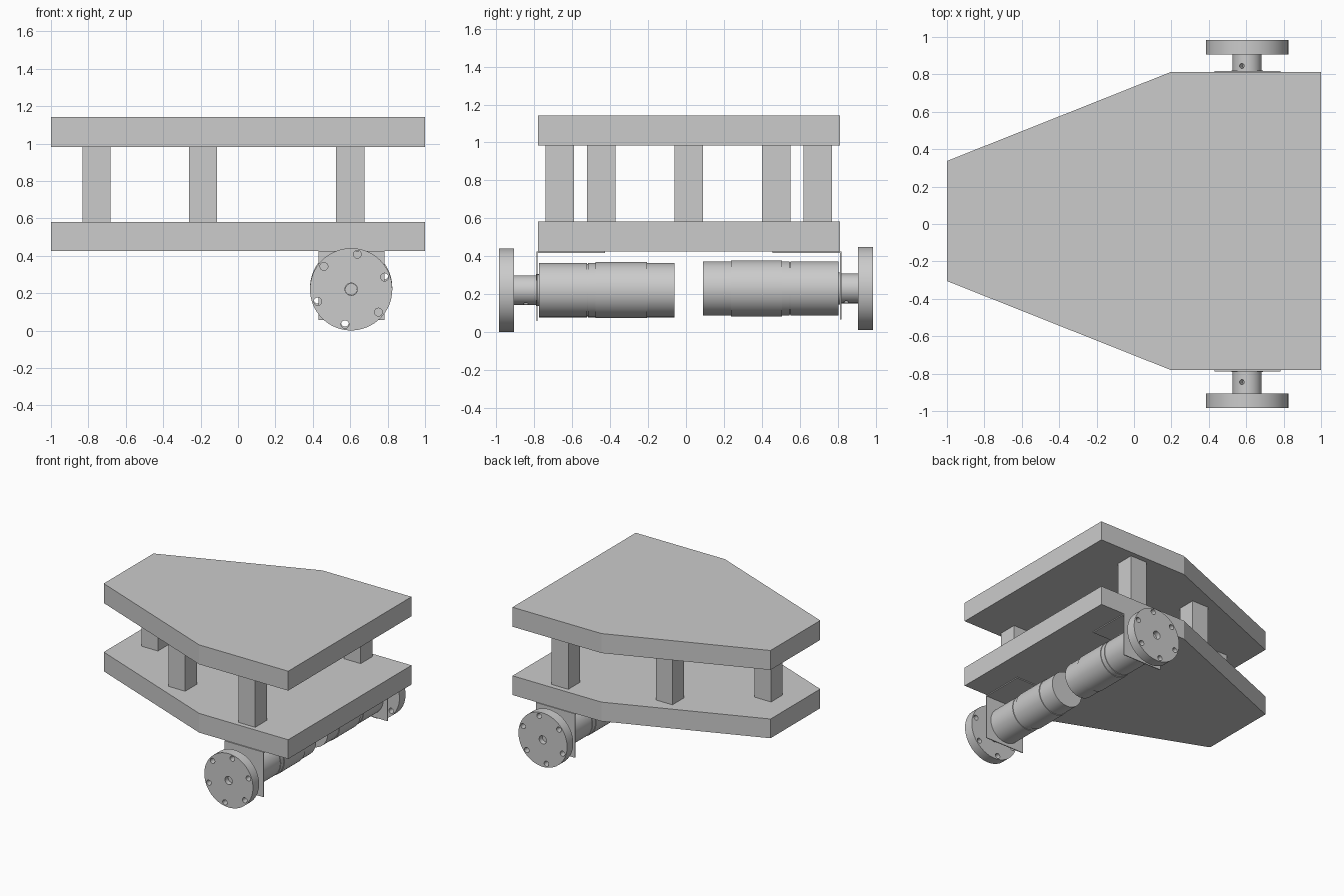
import bpy, bmesh
from math import pi, cos, sin, radians
from mathutils import Matrix, Vector

if "Cube" in bpy.data.objects:
    bpy.data.objects.remove(bpy.data.objects["Cube"])

AXLE_X = 0.605


def finish(name, bm, smooth=False):
    bmesh.ops.recalc_face_normals(bm, faces=bm.faces[:])
    me = bpy.data.meshes.new(name)
    bm.to_mesh(me)
    bm.free()
    ob = bpy.data.objects.new(name, me)
    bpy.context.collection.objects.link(ob)
    if smooth:
        shade(ob)
    return ob


def shade(ob):
    bpy.ops.object.select_all(action='DESELECT')
    ob.select_set(True)
    bpy.context.view_layer.objects.active = ob
    bpy.ops.object.shade_smooth_by_angle(angle=radians(30))


def box(name, lo, hi):
    lo, hi = Vector(lo), Vector(hi)
    bm = bmesh.new()
    bmesh.ops.create_cube(bm, size=1, matrix=Matrix.Translation((lo + hi) / 2)
                          @ Matrix.Diagonal((*(hi - lo), 1)))
    return finish(name, bm)


def slab(name, outline, z0, z1):
    bm = bmesh.new()
    face = bm.faces.new([bm.verts.new((x, y, z0)) for x, y in outline])
    ext = bmesh.ops.extrude_face_region(bm, geom=[face], use_keep_orig=True)
    verts = [g for g in ext['geom'] if isinstance(g, bmesh.types.BMVert)]
    bmesh.ops.translate(bm, verts=verts, vec=(0, 0, z1 - z0))
    return finish(name, bm)


def lathe(name, profile, z, closed=False, smooth=True, n=64):
    """Revolve (radius, y) points round the axle line at height z."""
    bm = bmesh.new()
    rings = [[bm.verts.new((AXLE_X + r * cos(2 * pi * i / n), y, z + r * sin(2 * pi * i / n)))
              for i in range(n)] for r, y in profile]
    pairs = list(zip(rings, rings[1:])) + ([(rings[-1], rings[0])] if closed else [])
    for a, b in pairs:
        for i in range(n):
            j = (i + 1) % n
            bm.faces.new((a[i], a[j], b[j], b[i]))
    if not closed:
        bm.faces.new(rings[0])
        bm.faces.new(rings[-1])
    return finish(name, bm, smooth)


def drill(ob, holes):
    """Cut round holes given as (centre, direction, radius, length)."""
    bm = bmesh.new()
    for c, d, r, length in holes:
        rot = Vector((0, 0, 1)).rotation_difference(Vector(d)).to_matrix().to_4x4()
        bmesh.ops.create_cone(bm, cap_ends=True, segments=24, radius1=r, radius2=r,
                              depth=length, matrix=Matrix.Translation(c) @ rot)
    cutter = finish("hole_cutter", bm)
    cutter.hide_render = True
    mod = ob.modifiers.new("holes", 'BOOLEAN')
    mod.operation, mod.object, mod.solver = 'DIFFERENCE', cutter, 'EXACT'
    bpy.ops.object.select_all(action='DESELECT')
    ob.select_set(True)
    bpy.context.view_layer.objects.active = ob
    bpy.ops.object.modifier_apply(modifier=mod.name)
    bpy.data.objects.remove(cutter)
    shade(ob)


# Two tapered chassis decks
outline = [(-1, -0.305), (0.195, -0.78), (1, -0.78), (1, 0.812), (0.195, 0.812), (-1, 0.337)]
slab("lower_deck", outline, 0.425, 0.582)
slab("upper_deck", outline, 0.983, 1.142)

# Square posts between decks
for i, (x, y) in enumerate([(0.6, -0.667), (0.6, 0.695), (-0.187, -0.447), (-0.187, 0.475),
                            (-0.757, 0.015)]):
    box(f"post_{i + 1}", (x - 0.075, y - 0.075, 0.582), (x + 0.075, y + 0.075, 0.983))

for s, side, z in ((-1, "front", 0.221), (1, "back", 0.23)):
    def drive(y):
        return 0.015 + s * y        # motors mirror about the deck centre line

    # Gear motor: gearbox, groove, can with raised band, boss and shaft
    prof = [(0.143, 0.79), (0.143, 0.537), (0.138, 0.537), (0.138, 0.531), (0.143, 0.531),
            (0.143, 0.492), (0.148, 0.492), (0.148, 0.222), (0.143, 0.222), (0.143, 0.075)]
    lathe(side + "_motor", [(r, drive(y)) for r, y in prof], z)
    lathe(side + "_motor_boss", [(0.084, drive(0.786)), (0.084, drive(0.806))], z)
    lathe(side + "_shaft", [(0.032, drive(0.79)), (0.032, s * 0.945)], z, n=32)

    # Thin angled bracket
    y0, y1 = sorted((drive(0.797), drive(0.804)))
    box(side + "_bracket_face", (0.43, y0, z - 0.163), (0.783, y1, 0.425))
    y0, y1 = sorted((drive(0.442), drive(0.804)))
    box(side + "_bracket_top", (0.43, y0, 0.417), (0.783, y1, 0.425))

    # Wheel disc with hub, bolt holes and cross-drilled set screw hole
    prof = [(0.033, 0.985), (0.22, 0.985), (0.22, 0.906), (0.078, 0.906), (0.078, 0.79 if s < 0 else 0.815),
            (0.033, 0.79 if s < 0 else 0.815)]
    wheel = lathe(side + "_wheel", [(r, s * y) for r, y in prof], z, closed=True, smooth=False)
    holes = []
    for k in range(6):
        a = radians(80 + 60 * k)
        holes.append(((AXLE_X + 0.19 * cos(a), s * 0.945, z + 0.19 * sin(a)), (0, 1, 0), 0.021, 0.2))
    holes.append(((AXLE_X, s * 0.845, z), (-0.37, 0, 0.93), 0.013, 0.3))
    drill(wheel, holes)
